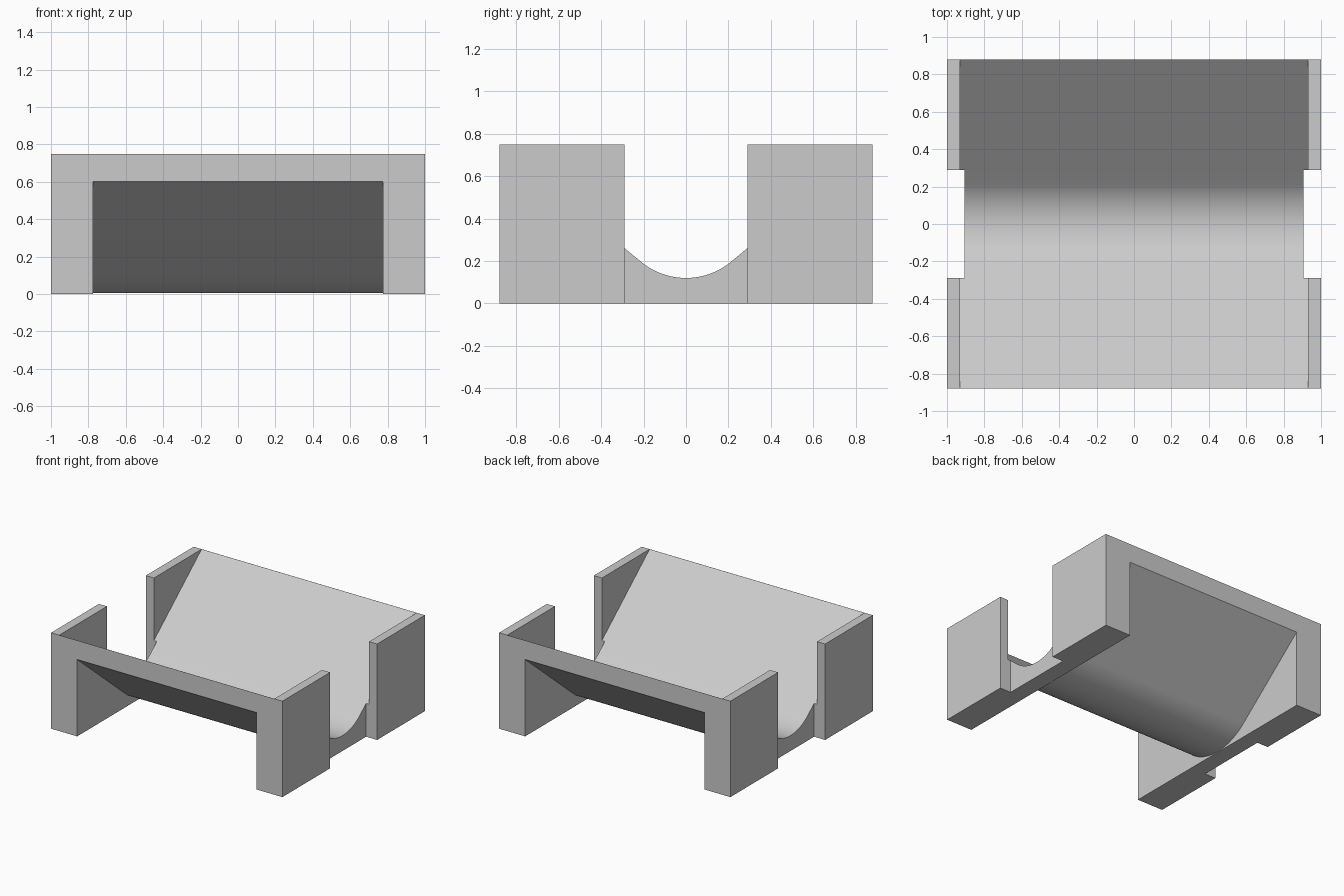
import bpy, bmesh, math

cube = bpy.data.objects.get("Cube")
if cube:
    bpy.data.objects.remove(cube, do_unlink=True)

HALF_Y, HEIGHT = 0.88, 0.75
SLOPE = math.atan(0.83)      # incline of the trough sides
RADIUS, BOTTOM = 0.333, 0.12  # rounded trough floor
THICK = 0.115                # sheet thickness

grey = bpy.data.materials.new("plain grey")
grey.use_nodes = True
grey.diffuse_color = (0.6, 0.6, 0.6, 1)
grey.node_tree.nodes["Principled BSDF"].inputs["Base Color"].default_value = (0.6, 0.6, 0.6, 1)


def prism(name, profile, x0, x1):
    """Extrude a (y, z) outline from x0 to x1."""
    bm = bmesh.new()
    face = bm.faces.new([bm.verts.new((x0, y, z)) for y, z in profile])
    moved = bmesh.ops.extrude_face_region(bm, geom=[face])["geom"]
    verts = [v for v in moved if isinstance(v, bmesh.types.BMVert)]
    bmesh.ops.translate(bm, verts=verts, vec=(x1 - x0, 0, 0))
    bmesh.ops.recalc_face_normals(bm, faces=bm.faces)
    mesh = bpy.data.meshes.new(name)
    bm.to_mesh(mesh)
    bm.free()
    mesh.materials.append(grey)
    obj = bpy.data.objects.new(name, mesh)
    bpy.context.collection.objects.link(obj)
    return obj


def rect(half_y, z0, z1):
    return [(-half_y, z0), (half_y, z0), (half_y, z1), (-half_y, z1)]


def trough(radius, bottom, close_z, steps=28):
    """Rounded V outline, closed by a flat edge at close_z."""
    pts = []
    for i in range(steps + 1):
        a = SLOPE * (2 * i / steps - 1)
        pts.append((radius * math.sin(a), bottom + radius * (1 - math.cos(a))))
    y, z = pts[-1]
    end_y = 1.0
    end_z = z + (end_y - y) * math.tan(SLOPE)
    ends = [(end_y, end_z), (end_y, close_z), (-end_y, close_z), (-end_y, end_z)]
    return pts + ends


# Solid block, carved by the trough, the hollow underneath and the side gaps
cradle = prism("cradle", rect(HALF_Y, 0, HEIGHT), -1, 1)
cutters = [
    prism("trough_cutter", trough(RADIUS, BOTTOM, 1.2), -0.93, 0.93),
    prism("hollow_cutter", trough(RADIUS + THICK, BOTTOM - THICK, -0.2), -0.775, 0.775),
    prism("left_gap_cutter", rect(0.29, -0.1, 1), 0.905, 1.1),
    prism("right_gap_cutter", rect(0.29, -0.1, 1), -1.1, -0.905),
]
bpy.ops.object.select_all(action="DESELECT")
cradle.select_set(True)
bpy.context.view_layer.objects.active = cradle
for cutter in cutters:
    cutter.hide_render = True
    mod = cradle.modifiers.new("cut", "BOOLEAN")
    mod.operation = "DIFFERENCE"
    mod.solver = "EXACT"
    mod.object = cutter
    bpy.ops.object.modifier_apply(modifier=mod.name)
    bpy.data.objects.remove(cutter, do_unlink=True)

# Smooth the rounded floor, keep the edges sharp
bpy.ops.object.shade_smooth_by_angle(angle=math.radians(25))
